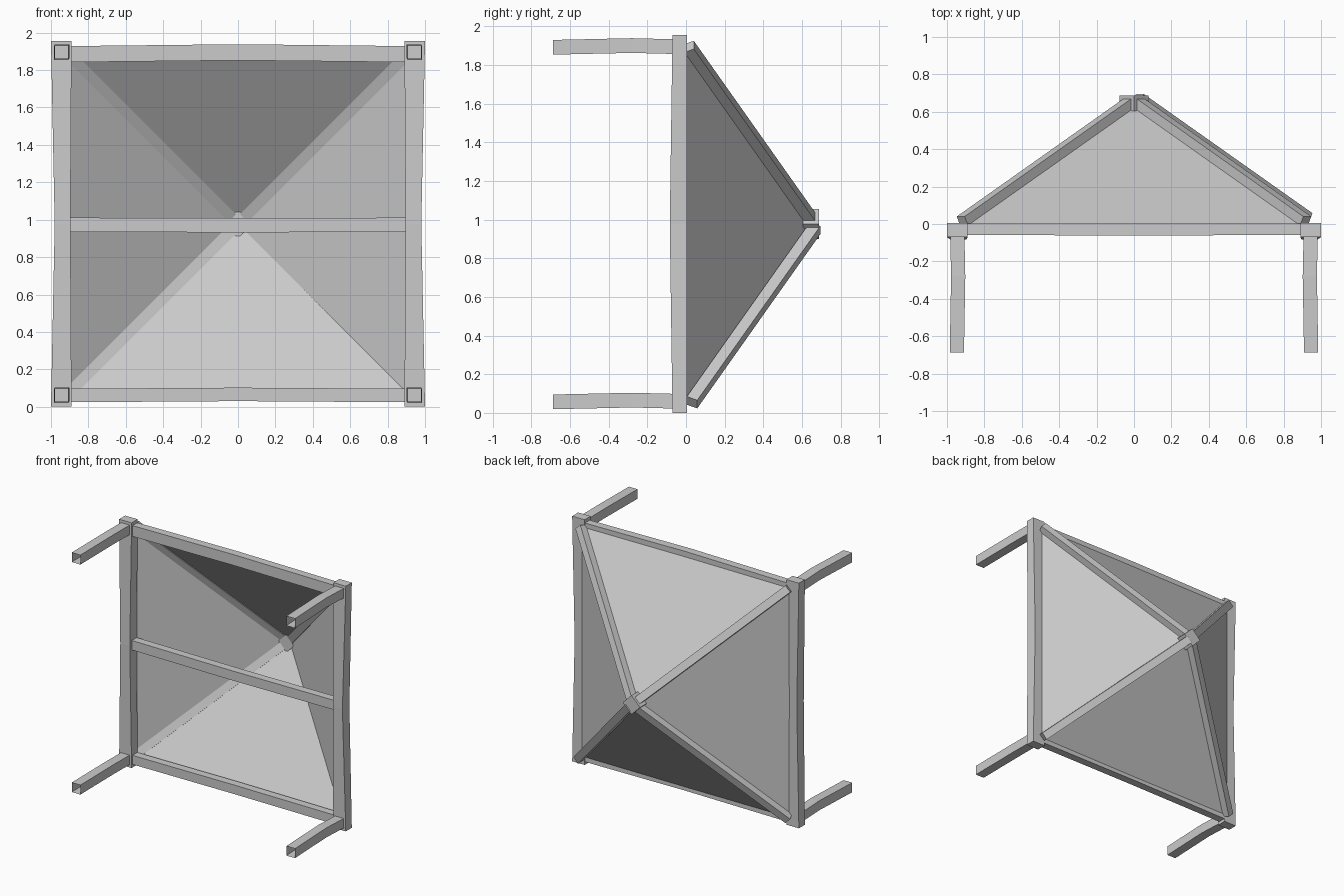
import bpy, bmesh
from mathutils import Vector

old = bpy.data.objects.get("Cube")
if old:
    bpy.data.objects.remove(old)

grey = bpy.data.materials.new("plain grey")
grey.use_nodes = True
colour = (0.6, 0.6, 0.6, 1)
grey.diffuse_color = colour
grey.node_tree.nodes["Principled BSDF"].inputs["Base Color"].default_value = colour

X, Y, Z = Vector((1, 0, 0)), Vector((0, 1, 0)), Vector((0, 0, 1))
MID = 0.977   # height of the pyramid axis
APEX = 0.65   # depth of the pyramid tip


def finish(name, bm):
    bmesh.ops.recalc_face_normals(bm, faces=bm.faces)
    mesh = bpy.data.meshes.new(name)
    bm.to_mesh(mesh)
    bm.free()
    mesh.materials.append(grey)
    obj = bpy.data.objects.new(name, mesh)
    bpy.context.collection.objects.link(obj)
    return obj


def beam(name, stations, u, v, open_end=False):
    """Loft a four-sided beam through (centre, half_u, half_v) stations."""
    bm = bmesh.new()
    rings = []
    for centre, a, b in stations:
        c = Vector(centre)
        rings.append([bm.verts.new(c + u * a * s + v * b * t)
                      for s, t in ((-1, -1), (1, -1), (1, 1), (-1, 1))])
    for r0, r1 in zip(rings, rings[1:]):
        for i in range(4):
            j = (i + 1) % 4
            bm.faces.new((r0[i], r0[j], r1[j], r1[i]))
    bm.faces.new(rings[0])
    if not open_end:
        bm.faces.new(rings[-1])
    return finish(name, bm)


for side, sx in (("left", 1), ("right", -1)):
    # Side posts, bowed slightly in the middle
    beam(side + "_post", [((sx * 0.945, -0.032, 0), 0.055, 0.038),
                          ((sx * 0.938, -0.04, MID), 0.042, 0.044),
                          ((sx * 0.945, -0.032, 1.955), 0.055, 0.038)], X, Y)
    for level, sz in (("upper", 1), ("lower", -1)):
        z = MID + sz * 0.917
        # Hollow-ended legs
        beam(f"{level}_{side}_leg", [((sx * 0.945, -0.04, z), 0.038, 0.038),
                                     ((sx * 0.94, -0.28, z + 0.006), 0.038, 0.038),
                                     ((sx * 0.947, -0.688, z - 0.003), 0.038, 0.038)],
             X, Z, True)
        # Ridge poles running from the corners to the tip
        base = Vector((sx * 0.92, 0, MID + sz * 0.92))
        tip = Vector((0, APEX, MID))
        along = (tip - base).normalized()
        across = Vector((sz, 0, -sx)).normalized()
        out = along.cross(across)
        if out.y < 0:
            out.negate()
        lift = 0.03 if (sx, sz) == (1, -1) else 0.01
        beam(f"{level}_{side}_ridge_pole",
             [(base + out * lift + along * 0.01, 0.03, 0.03),
              (tip + out * lift - along * 0.02, 0.03, 0.03)], across, out)

# Cross beams
for name, z, bow, h in (("top_beam", 1.885, 0.01, 0.043),
                        ("middle_beam", 0.973, -0.003, 0.038),
                        ("bottom_beam", 0.06, 0.006, 0.036)):
    beam(name, [((-0.92, -0.027, z), 0.031, h), ((0, -0.03, z + bow), 0.032, h),
                ((0.92, -0.027, z), 0.031, h)], Y, Z)

# Four sloping panels
bm = bmesh.new()
peak = bm.verts.new((0, APEX, MID))
rim = [bm.verts.new((x * 0.92, 0, MID + z * 0.92))
       for x, z in ((-1, -1), (1, -1), (1, 1), (-1, 1))]
for i in range(4):
    bm.faces.new((rim[i], rim[(i + 1) % 4], peak))
finish("pyramid_panels", bm)

# Square block on the tip, turned to a diamond
d1, d2 = (X + Z).normalized(), (X - Z).normalized()
beam("tip_block", [((0, 0.605, MID), 0.054, 0.054), ((0, 0.688, MID), 0.054, 0.054)], d1, d2)
